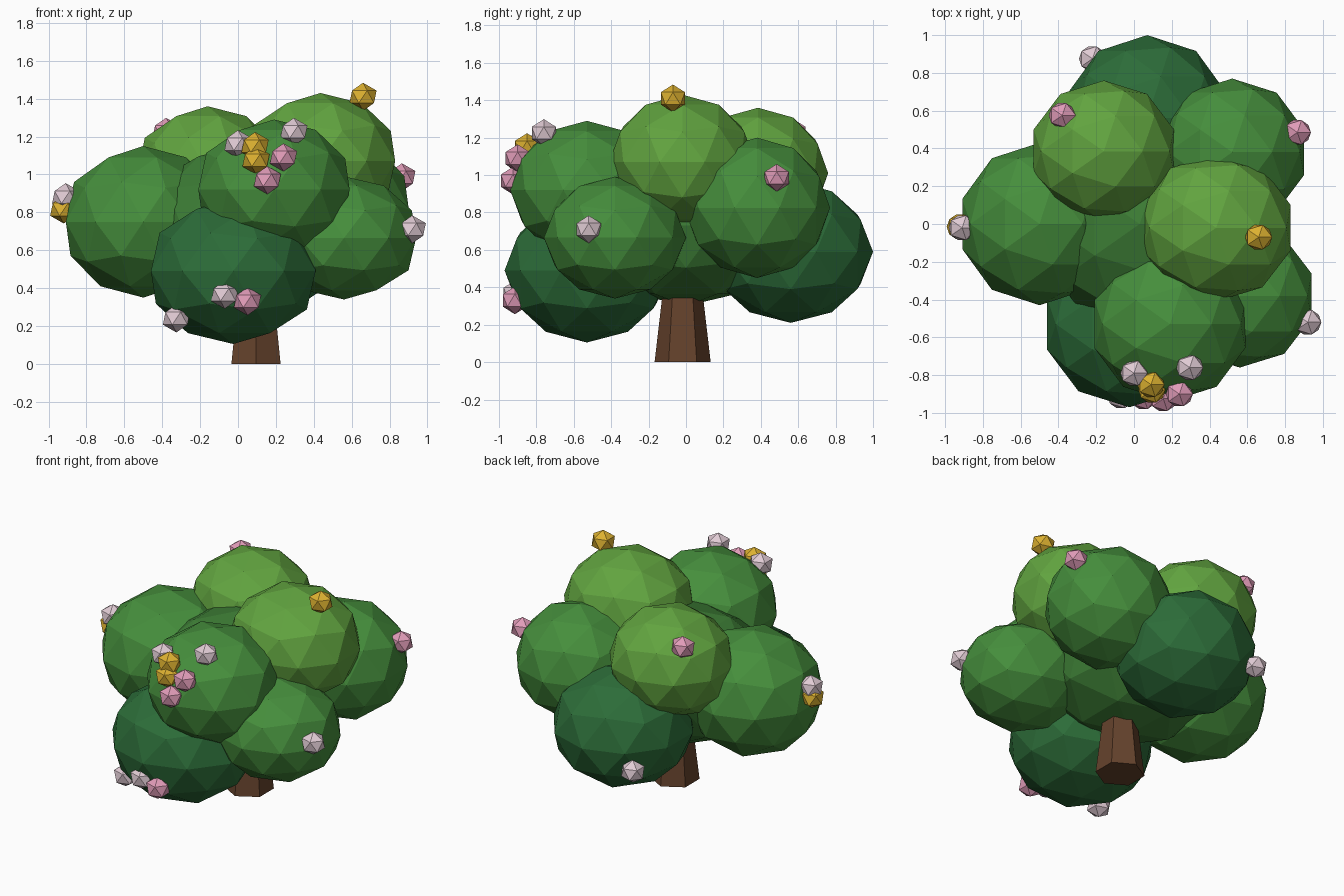
import bpy
from mathutils import Vector


def material(name, r, g, b):
    m = bpy.data.materials.new(name)
    m.diffuse_color = (r, g, b, 1)
    return m


DARK = material("dark_leaf", 0.025, 0.15, 0.04)
CORE = material("inner_leaf", 0.045, 0.20, 0.035)
MID = material("mid_leaf", 0.06, 0.27, 0.045)
LIGHT = material("light_leaf", 0.12, 0.37, 0.05)
BARK = material("bark", 0.13, 0.055, 0.025)
GOLD = material("gold", 0.72, 0.44, 0.03)
PINK = material("pink", 0.75, 0.33, 0.48)
PALE = material("pale_pink", 0.75, 0.60, 0.66)


def ball(name, loc, radii, mat, level):
    bpy.ops.mesh.primitive_ico_sphere_add(subdivisions=level, radius=1, location=loc)
    ob = bpy.context.object
    ob.name = name
    ob.scale = radii
    ob.data.materials.append(mat)


# tapered six-sided trunk
bpy.ops.mesh.primitive_cone_add(vertices=6, radius1=0.15, radius2=0.08,
                                depth=0.6, location=(0.095, -0.018, 0.3))
trunk = bpy.context.object
trunk.name = "trunk"
trunk.data.materials.append(BARK)

# leaf clumps: centre, radii, colour
clumps = {
    "leaves_core": ((0.03, 0.0, 0.73), (0.56, 0.54, 0.43), CORE),
    "leaves_left": ((-0.50, 0.0, 0.75), (0.43, 0.43, 0.40), MID),
    "leaves_front_low": ((-0.025, -0.53, 0.49), (0.457, 0.44, 0.385), DARK),
    "leaves_front_high": ((0.19, -0.53, 0.92), (0.42, 0.41, 0.37), MID),
    "leaves_right": ((0.56, -0.38, 0.665), (0.40, 0.38, 0.325), MID),
    "leaves_top_right": ((0.435, -0.02, 1.07), (0.415, 0.39, 0.36), LIGHT),
    "leaves_top_left": ((-0.16, 0.385, 1.01), (0.39, 0.375, 0.35), LIGHT),
    "leaves_back_right": ((0.52, 0.38, 0.825), (0.40, 0.39, 0.375), MID),
    "leaves_back_low": ((0.07, 0.56, 0.59), (0.44, 0.44, 0.38), DARK),
}
for name, (loc, radii, mat) in clumps.items():
    ball(name, loc, radii, mat, 2)

# small blossoms on the foliage
blossoms = [
    (GOLD, [(0.66, -0.07, 1.41), (0.09, -0.85, 1.15), (0.095, -0.88, 1.075),
            (-0.92, -0.015, 0.815)]),
    (PINK, [(0.24, -0.90, 1.09), (0.155, -0.925, 0.97), (0.05, -0.915, 0.33),
            (0.865, 0.485, 0.985), (-0.38, 0.575, 1.225)]),
    (PALE, [(0.0, -0.79, 1.16), (0.295, -0.76, 1.225), (-0.07, -0.91, 0.365),
            (-0.325, -0.72, 0.24), (0.92, -0.52, 0.71), (-0.91, -0.02, 0.88),
            (-0.22, 0.875, 0.47)]),
]
for mat, spots in blossoms:
    for p in spots:
        ball("blossom", Vector(p), (0.08, 0.076, 0.074), mat, 1)
